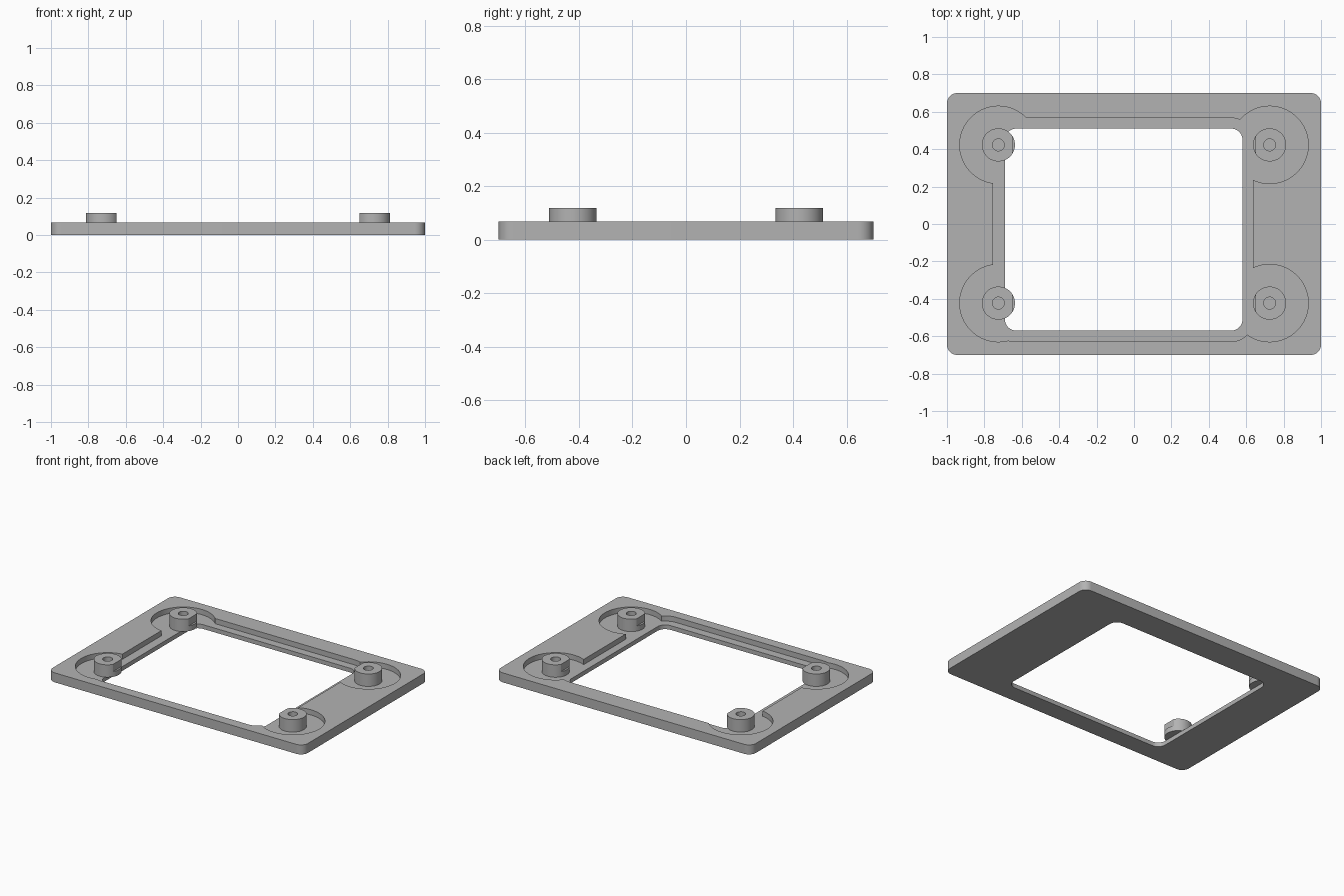
import bpy, bmesh, math

cube = bpy.data.objects.get("Cube")
if cube:
    bpy.data.objects.remove(cube, do_unlink=True)

grey = bpy.data.materials.new("plain grey")
grey.use_nodes = True
colour = (0.45, 0.45, 0.45, 1)
grey.diffuse_color = colour
grey.node_tree.nodes["Principled BSDF"].inputs["Base Color"].default_value = colour

FLOOR, RIM, TOP = 0.03, 0.067, 0.118
BOSS_X, BOSS_Y = 0.725, 0.423


def prism(name, outline, z0, z1):
    """Extrude a flat outline between two heights."""
    bm = bmesh.new()
    face = bm.faces.new([bm.verts.new((x, y, z0)) for x, y in outline])
    up = bmesh.ops.extrude_face_region(bm, geom=[face])["geom"]
    for v in up:
        if isinstance(v, bmesh.types.BMVert):
            v.co.z = z1
    bmesh.ops.recalc_face_normals(bm, faces=bm.faces)
    mesh = bpy.data.meshes.new(name)
    bm.to_mesh(mesh)
    bm.free()
    mesh.materials.append(grey)
    obj = bpy.data.objects.new(name, mesh)
    bpy.context.collection.objects.link(obj)
    return obj


def rounded(x0, x1, y0, y1, r, steps=10):
    """Outline of a rectangle with round corners."""
    corners = [(x1 - r, y1 - r), (x0 + r, y1 - r), (x0 + r, y0 + r), (x1 - r, y0 + r)]
    points = []
    for i, (cx, cy) in enumerate(corners):
        for k in range(steps + 1):
            a = math.pi / 2 * (i + k / steps)
            points.append((cx + r * math.cos(a), cy + r * math.sin(a)))
    return points


def circle(cx, cy, r, n=64):
    return [(cx + r * math.cos(2 * math.pi * k / n),
             cy + r * math.sin(2 * math.pi * k / n)) for k in range(n)]


def activate(obj):
    bpy.ops.object.select_all(action="DESELECT")
    obj.select_set(True)
    bpy.context.view_layer.objects.active = obj


def cut(obj, cutter):
    """Subtract the cutter and throw it away."""
    cutter.hide_render = True
    activate(obj)
    mod = obj.modifiers.new("cut", "BOOLEAN")
    mod.operation = "DIFFERENCE"
    mod.solver = "EXACT"
    mod.object = cutter
    bpy.ops.object.modifier_apply(modifier=mod.name)
    bpy.data.objects.remove(cutter, do_unlink=True)


def finish(obj):
    activate(obj)
    bpy.ops.object.shade_smooth_by_angle(angle=math.radians(30))


corners = [(sx, sy) for sx in (-1, 1) for sy in (-1, 1)]

# Frame plate with off-centre opening, stepped lip and round corner pockets
frame = prism("frame_plate", rounded(-1, 1, -0.7, 0.7, 0.055), 0, RIM)
cut(frame, prism("opening_cutter", rounded(-0.69, 0.58, -0.57, 0.51, 0.06), -0.1, 0.2))
cut(frame, prism("lip_cutter", rounded(-0.753, 0.637, -0.629, 0.567, 0.118), FLOOR, 0.2))
for sx, sy in corners:
    cut(frame, prism("pocket_cutter", circle(sx * BOSS_X, sy * BOSS_Y, 0.207), FLOOR, 0.2))
finish(frame)

# Screw bosses, flattened on the inner side above the rim
for sx, sy in corners:
    name = ("front" if sy < 0 else "back") + ("_left" if sx > 0 else "_right") + "_boss"
    x, y = sx * BOSS_X, sy * BOSS_Y
    boss = prism(name, circle(x, y, 0.0885), FLOOR, TOP)
    inner, outer = sorted((sx * 0.5, sx * 0.65))
    flat = [(inner, y - 0.2), (outer, y - 0.2), (outer, y + 0.2), (inner, y + 0.2)]
    cut(boss, prism("flat_cutter", flat, RIM, 0.3))
    cut(boss, prism("hole_cutter", circle(x, y, 0.032, 32), FLOOR + 0.005, 0.3))
    finish(boss)
